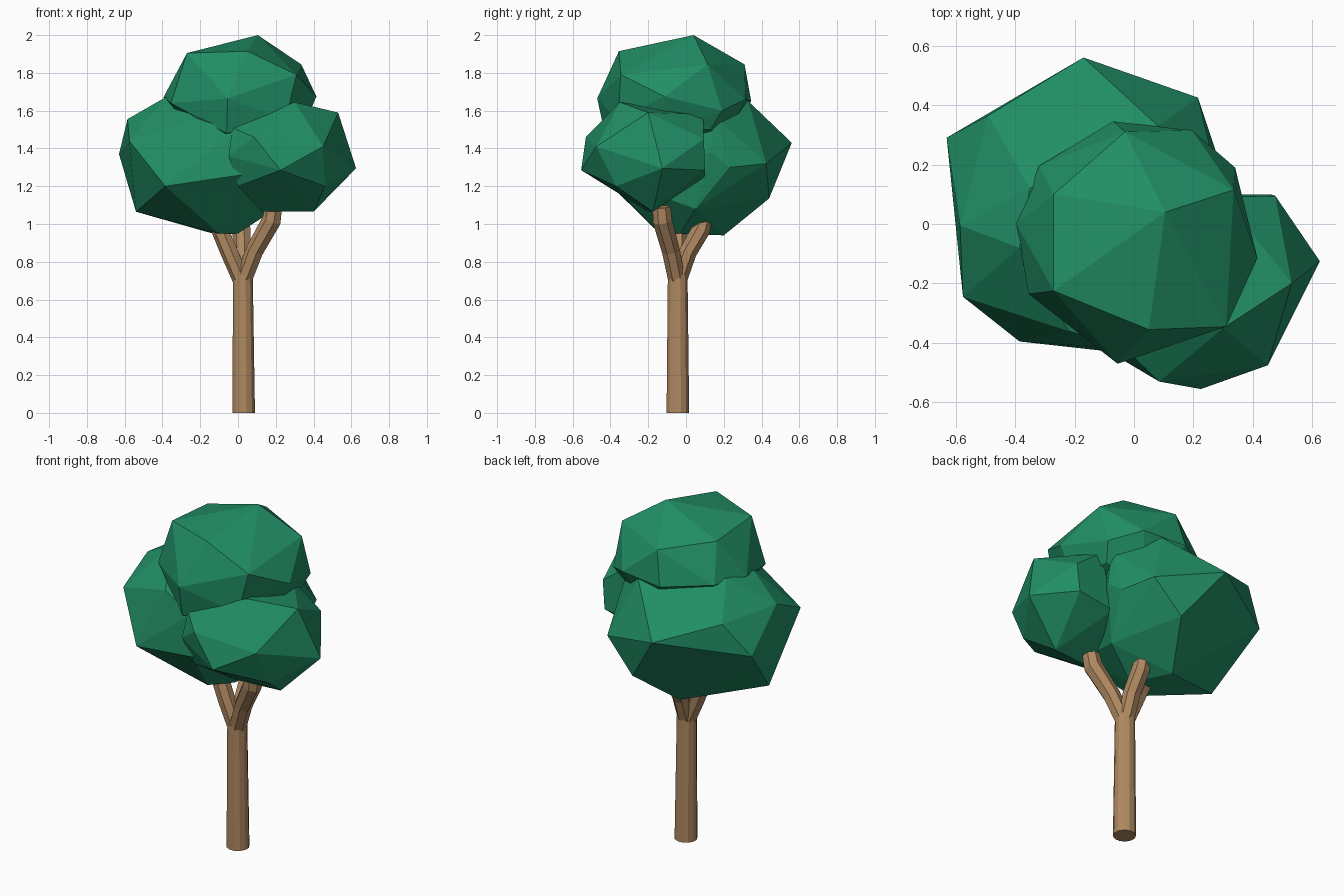
import bpy, bmesh, math
from mathutils import Vector


def material(name, rgb):
    m = bpy.data.materials.new(name)
    m.diffuse_color = (*rgb, 1)
    return m


LEAF = material("leaf_green", (0.015, 0.27, 0.13))
BARK = material("bark_brown", (0.43, 0.25, 0.12))


def finish(bm, name, mat):
    bmesh.ops.recalc_face_normals(bm, faces=bm.faces)
    me = bpy.data.meshes.new(name)
    bm.to_mesh(me)
    bm.free()
    me.materials.append(mat)
    ob = bpy.data.objects.new(name, me)
    bpy.context.collection.objects.link(ob)
    return ob


def clump(name, corners):
    """Faceted leaf clump: convex hull around its corners."""
    bm = bmesh.new()
    for c in corners:
        bm.verts.new(c)
    bmesh.ops.convex_hull(bm, input=bm.verts)
    loose = [v for v in bm.verts if not v.link_faces]
    bmesh.ops.delete(bm, geom=loose, context='VERTS')
    return finish(bm, name, LEAF)


def limb(name, path, sides):
    """Faceted tube along (x, y, z, radius) stations."""
    bm = bmesh.new()
    pts = [Vector(p[:3]) for p in path]
    rings = []
    for i, p in enumerate(path):
        d = pts[min(i + 1, len(pts) - 1)] - pts[max(i - 1, 0)]
        rot = Vector((0, 0, 1)).rotation_difference(d)
        ring = []
        for k in range(sides):
            a = 2 * math.pi * (k + 0.5) / sides
            ring.append(bm.verts.new(
                pts[i] + rot @ Vector((math.cos(a), math.sin(a), 0)) * p[3]))
        rings.append(ring)
    for lo, hi in zip(rings, rings[1:]):
        for k in range(sides):
            n = (k + 1) % sides
            bm.faces.new((lo[k], lo[n], hi[n], hi[k]))
    bm.faces.new(rings[0][::-1])
    bm.faces.new(rings[-1])
    return finish(bm, name, BARK)


# Trunk and its three-way fork
limb("trunk", [(0.03, -0.043, 0, 0.062), (0.026, -0.044, 0.73, 0.054)], 12)
fork = (0.025, -0.045, 0.69, 0.047)
limb("right_branch", [fork, (0.09, -0.08, 0.86, 0.049),
                      (0.18, -0.125, 1.02, 0.053), (0.19, -0.13, 1.09, 0.048)], 7)
limb("back_branch", [fork, (0.025, 0.01, 0.85, 0.048),
                     (0.02, 0.08, 0.97, 0.05), (0.02, 0.1, 1.03, 0.042)], 7)
limb("left_branch", [fork, (-0.04, -0.045, 0.84, 0.048),
                     (-0.09, -0.04, 0.96, 0.048), (-0.1, -0.04, 1.04, 0.042)], 7)

# Large clump at left and back
clump("large_leaf_clump", [
    (-0.17, 0.56, 1.43), (-0.63, 0.29, 1.37), (-0.575, -0.245, 1.44),
    (-0.585, -0.005, 1.555), (-0.49, 0.365, 1.55), (-0.385, -0.395, 1.2),
    (-0.54, 0, 1.065), (-0.1, 0.2, 0.94), (-0.1, -0.14, 0.95),
    (0, -0.03, 0.95), (0.04, 0.44, 1.135), (-0.385, -0.08, 1.67),
    (-0.35, 0.12, 1.69), (0.08, 0.33, 1.65), (-0.22, -0.36, 1.56),
    (-0.02, -0.42, 1.49), (0.02, -0.44, 1.26), (0.28, 0.23, 1.3),
    (0.215, 0.425, 1.32), (0.28, 0.15, 1.57), (0.29, 0.13, 1.38),
    (0.2, 0.05, 1.08)])

# Smaller clump at front right
clump("small_leaf_clump", [
    (0.625, -0.125, 1.295), (0.53, -0.2, 1.59), (0.45, -0.475, 1.41),
    (0.225, -0.555, 1.285), (0.085, -0.53, 1.46), (0.475, 0.095, 1.45),
    (0.46, 0.1, 1.285), (0.46, -0.37, 1.2), (0.4, -0.175, 1.065),
    (0.13, -0.2, 1.065), (0.0, -0.4, 1.2), (0.3, -0.35, 1.645),
    (-0.03, -0.42, 1.51), (-0.05, -0.45, 1.36), (0.3, 0.09, 1.58),
    (0.23, 0.1, 1.25)])

# Clump on top
clump("top_leaf_clump", [
    (0.105, 0.04, 2), (-0.27, -0.225, 1.905), (0.05, -0.355, 1.915),
    (0.31, -0.345, 1.79), (0.335, 0.115, 1.845), (-0.03, 0.31, 1.845),
    (-0.27, 0.1, 1.88), (0.415, -0.115, 1.675), (-0.055, -0.47, 1.665),
    (-0.355, -0.235, 1.64), (-0.395, 0, 1.67), (-0.32, 0.195, 1.67),
    (-0.07, 0.345, 1.65), (0.195, 0.315, 1.66), (0.34, 0.19, 1.6),
    (0.34, -0.1, 1.5), (-0.06, -0.43, 1.48), (0.25, -0.36, 1.55),
    (-0.2, 0, 1.4), (0.1, 0.2, 1.42), (0.3, 0.13, 1.5)])
